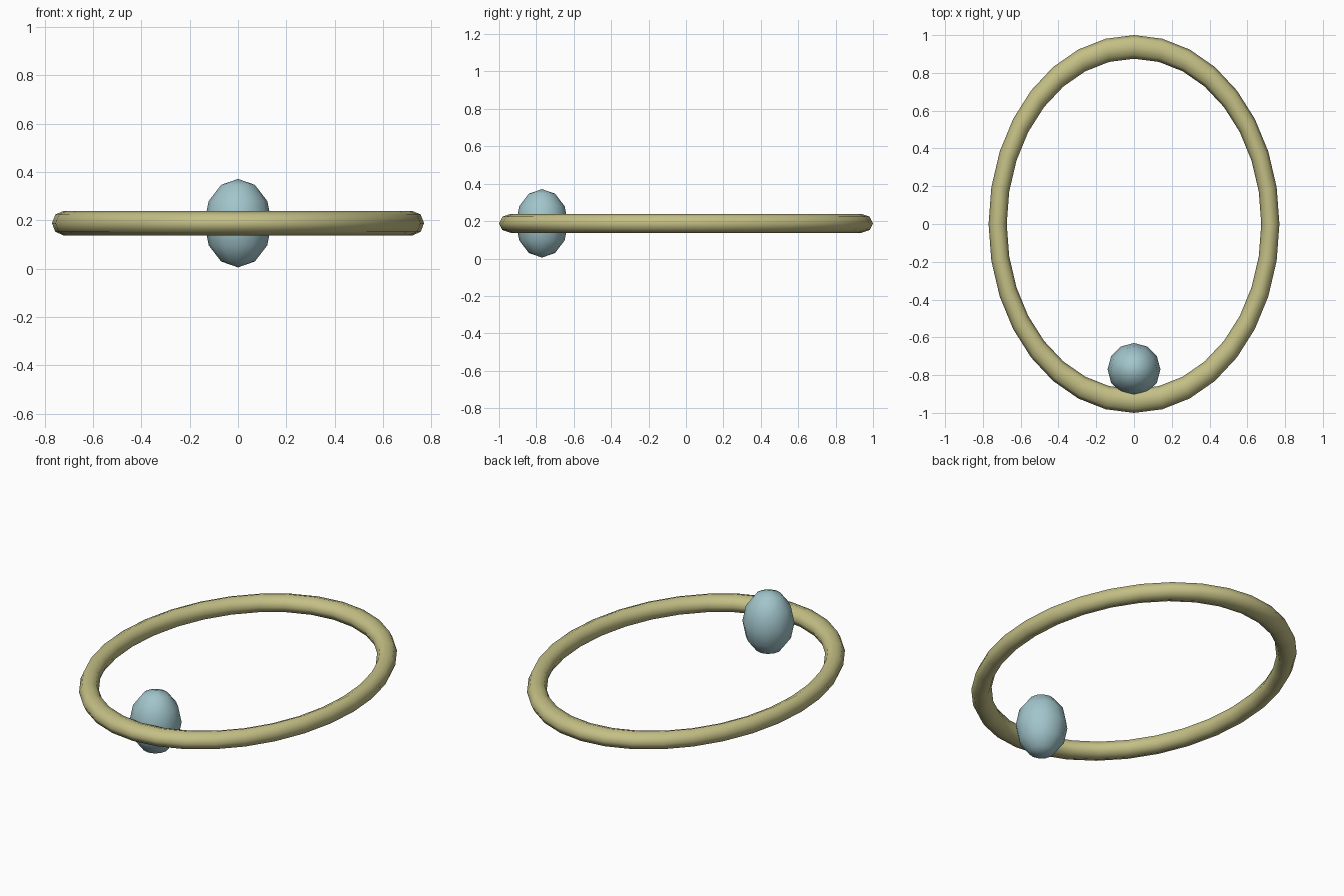
import bpy
import bmesh
import math

if "Cube" in bpy.data.objects:
    bpy.data.objects.remove(bpy.data.objects["Cube"])


def material(name, rgb):
    m = bpy.data.materials.new(name)
    m.diffuse_color = (*rgb, 1.0)
    m.use_nodes = True
    m.node_tree.nodes["Principled BSDF"].inputs["Base Color"].default_value = m.diffuse_color
    return m


def finish(obj, mat, angle):
    obj.data.materials.append(mat)
    bpy.ops.object.select_all(action='DESELECT')
    obj.select_set(True)
    bpy.context.view_layer.objects.active = obj
    bpy.ops.object.shade_smooth_by_angle(angle=math.radians(angle))


khaki = material("khaki", (0.55, 0.52, 0.235))
pale_blue = material("pale_blue", (0.36, 0.56, 0.60))

# Oval band: an eight-sided tube, narrowed across x
bpy.ops.mesh.primitive_torus_add(
    major_radius=0.9375, minor_radius=0.0625,
    major_segments=32, minor_segments=8, location=(0, 0, 0.188))
band = bpy.context.object
band.name = "band"
band.scale = (0.77, 1.0, 0.81)
finish(band, khaki, 60)

# Tall faceted gem set just inside the front of the band
mesh = bpy.data.meshes.new("gem")
bm = bmesh.new()
bmesh.ops.create_uvsphere(bm, u_segments=12, v_segments=6, radius=1.0)
bm.to_mesh(mesh)
bm.free()
gem = bpy.data.objects.new("gem", mesh)
bpy.context.collection.objects.link(gem)
gem.location = (0, -0.77, 0.188)
gem.scale = (0.14, 0.14, 0.183)
finish(gem, pale_blue, 60)
